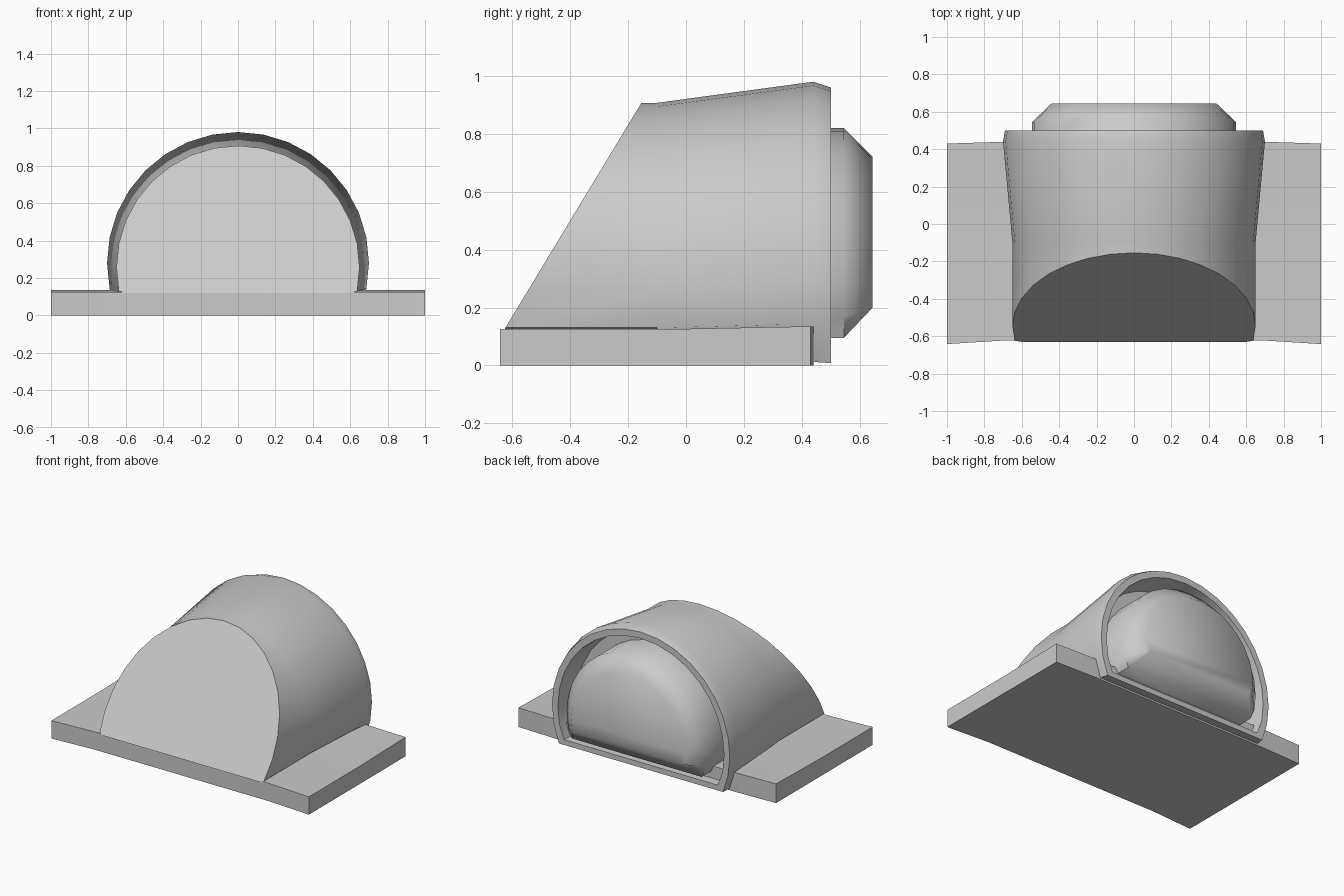
import bpy
import math

if "Cube" in bpy.data.objects:
    bpy.data.objects.remove(bpy.data.objects["Cube"])

STEP = math.pi / 16


def arch(radius, centre, floor, y, slope=0.0, pivot=0.125):
    """D-shaped ring: circle clipped flat at the floor, optionally leaning back."""
    ring = []
    for i in range(-2, 19):
        a = i * STEP
        z = max(floor, centre + radius * math.sin(a))
        ring.append((radius * math.cos(a), y + slope * (z - pivot), z))
    return ring


def make(name, verts, faces, angle):
    mesh = bpy.data.meshes.new(name)
    mesh.from_pydata(verts, [], faces)
    obj = bpy.data.objects.new(name, mesh)
    bpy.context.collection.objects.link(obj)
    bpy.ops.object.select_all(action='DESELECT')
    obj.select_set(True)
    bpy.context.view_layer.objects.active = obj
    bpy.ops.object.mode_set(mode='EDIT')
    bpy.ops.mesh.select_all(action='SELECT')
    bpy.ops.mesh.normals_make_consistent(inside=False)
    bpy.ops.object.mode_set(mode='OBJECT')
    bpy.ops.object.shade_smooth_by_angle(angle=math.radians(angle))
    return obj


def loft(name, rings, angle):
    n = len(rings[0])
    verts = [v for ring in rings for v in ring]
    faces = [(r * n + i, r * n + (i + 1) % n, (r + 1) * n + (i + 1) % n, (r + 1) * n + i)
             for r in range(len(rings) - 1) for i in range(n)]
    faces += [tuple(range(n)), tuple(range(len(verts) - n, len(verts)))]
    return make(name, verts, faces, angle)


# Housing: slanted front, flared back, rim and recess
loft("housing", [
    arch(0.65, 0.257, 0.12, -0.627, slope=0.605),
    arch(0.65, 0.257, 0.12, -0.1),
    arch(0.70, 0.28, 0.01, 0.44),
    arch(0.69, 0.27, 0.008, 0.50),
    arch(0.645, 0.27, 0.045, 0.50),
    arch(0.625, 0.27, 0.055, 0.32),
], 30)

# Lens: D-shaped block with bevelled face
loft("lens", [
    arch(0.545, 0.275, 0.095, 0.30),
    arch(0.545, 0.275, 0.095, 0.545),
    arch(0.44, 0.28, 0.20, 0.645),
], 50)

# Base plate: slightly swept ends and a top that rises to the back
columns = [(-1, -0.642, 0.43), (-0.68, -0.622, 0.44),
           (0.68, -0.622, 0.44), (1, -0.642, 0.43)]
rings = []
for x, front, back in columns:
    rings.append([(x, front, 0), (x, back, 0), (x, back, 0.135),
                  (x, -0.07, 0.125), (x, front, 0.125)])
loft("base_plate", rings, 30)
